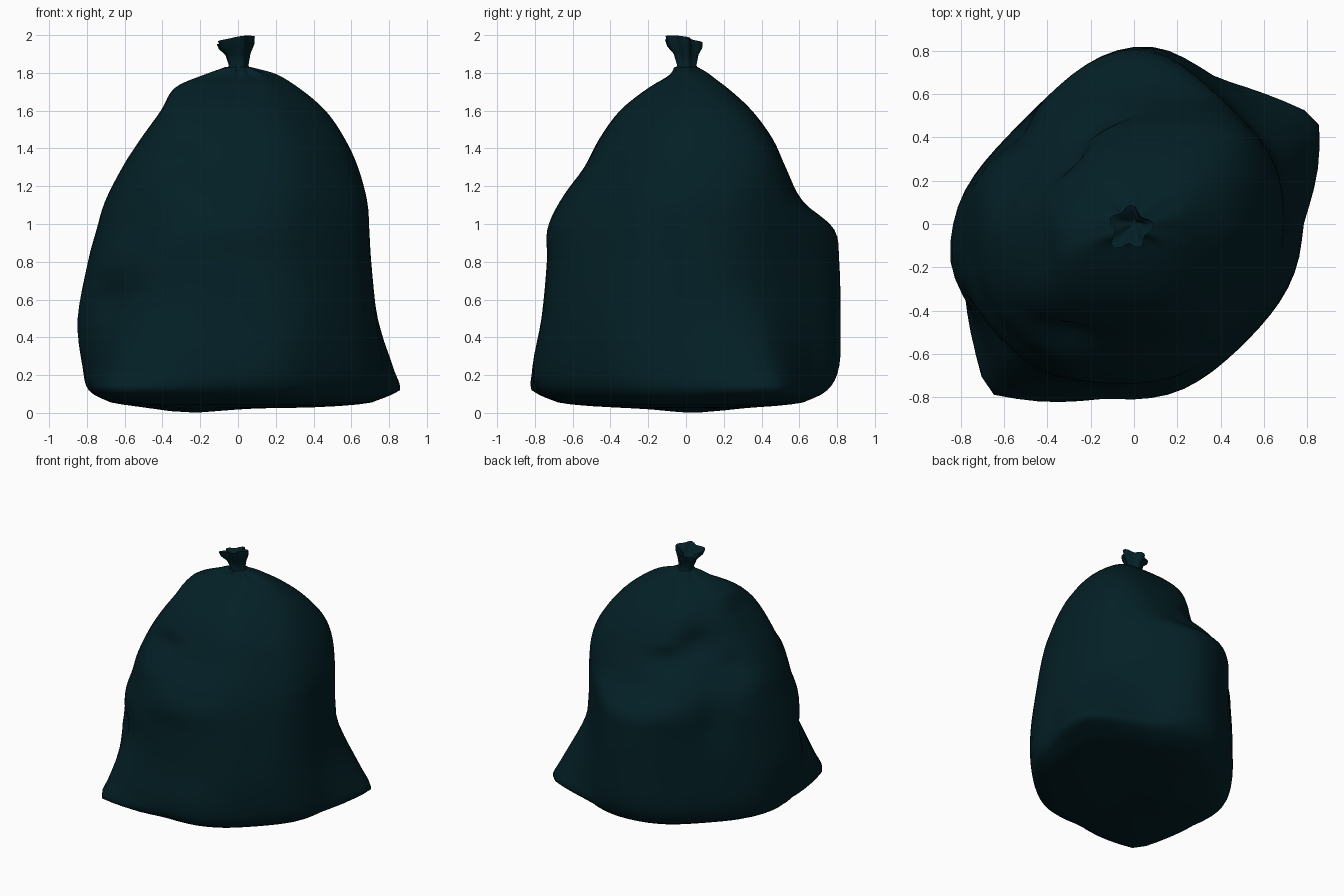
import bpy, bmesh, math

if "Cube" in bpy.data.objects:
    bpy.data.objects.remove(bpy.data.objects["Cube"])

SIDES = 64
# Each level: height, then reach toward E, NE, N, NW, W, SW, S, SE
LEVELS = [
    (.055, .70, .64, .62, .57, .68, .69, .67, .63),
    (.12, .78, .76, .75, .66, .80, .79, .79, .72),
    (.25, .78, .75, .82, .70, .83, .79, .82, .75),
    (.50, .74, .72, .83, .70, .85, .80, .77, .75),
    (.80, .71, .70, .83, .70, .80, .82, .74, .71),
    (.97, .70, .70, .80, .70, .755, .77, .74, .68),
    (1.12, .69, .70, .62, .64, .71, .73, .67, .64),
    (1.30, .64, .69, .53, .50, .62, .66, .54, .57),
    (1.45, .57, .63, .46, .42, .52, .59, .46, .50),
    (1.60, .47, .49, .35, .36, .41, .50, .35, .38),
    (1.72, .33, .33, .22, .25, .34, .37, .20, .25),
    (1.79, .21, .20, .12, .12, .19, .20, .08, .14),
    (1.83, .07, .06, .06, .06, .07, .06, .06, .06),
]
# Dents and bulges: angle, height, angular size, vertical size, depth
DENTS = [
    (238, 1.33, 10, .07, .05), (240, 1.17, 14, .10, -.02),
    (215, .60, 8, .06, .05), (135, 1.40, 16, .09, .05),
    (143, .95, 11, .22, .05), (108, 1.30, 16, .08, .06),
    (160, 1.24, 12, .07, .04), (195, .45, 12, .25, -.03),
    (82, .50, 12, .40, -.015),
]
# Pinched bag corners: angle, added reach, angular width
CORNERS = [(30, .215, 32), (229, .25, 33)]


def angle_gap(a, b):
    return abs((a - b + 180) % 360 - 180)


def catmull(a, b, c, d, t):
    return .5 * (2*b + (c-a)*t + (2*a-5*b+4*c-d)*t*t + (3*b-a-3*c+d)*t**3)


def reach(level, deg):
    z, hs = level[0], level[1:]
    # Rounded polygon through the eight directional reaches
    total = sum((max(0, math.cos(math.radians(deg - 45*k))) / h) ** 10
                for k, h in enumerate(hs))
    r = total ** -.1
    fade = max(0, 1 - (z-.12)/.5) if z > .12 else max(0, 1 - (.12-z)/.14)
    for a, amount, width in CORNERS:
        r += amount * fade * max(0, 1 - angle_gap(deg, a)/width) ** 1.3
    for a, h, wa, wz, depth in DENTS:
        r -= depth * math.exp(-(angle_gap(deg, a)/wa)**2 - ((z-h)/wz)**2)
    # Gathered pleats near the tie
    r += .010 * math.sin(math.radians(deg*9)) * math.exp(-((z-1.80)/.03)**2)
    return r


def loft(name, rings, bottom=None, top=None):
    bm = bmesh.new()
    loops = [[bm.verts.new(p) for p in ring] for ring in rings]
    for lo, hi in zip(loops, loops[1:]):
        n = len(lo)
        for i in range(n):
            j = (i+1) % n
            bm.faces.new((lo[i], lo[j], hi[j], hi[i]))
    for pole, loop in ((bottom, loops[0]), (top, loops[-1])):
        if pole:
            v = bm.verts.new(pole)
            for i in range(len(loop)):
                bm.faces.new((v, loop[i], loop[(i+1) % len(loop)]))
    bmesh.ops.recalc_face_normals(bm, faces=bm.faces)
    mesh = bpy.data.meshes.new(name)
    bm.to_mesh(mesh)
    bm.free()
    obj = bpy.data.objects.new(name, mesh)
    bpy.context.collection.objects.link(obj)
    mesh.materials.append(plastic)
    bpy.ops.object.select_all(action='DESELECT')
    obj.select_set(True)
    bpy.context.view_layer.objects.active = obj
    bpy.ops.object.shade_smooth_by_angle(angle=math.radians(75))
    return obj


plastic = bpy.data.materials.new("dark_plastic")
plastic.diffuse_color = (.001, .014, .019, 1)
plastic.use_nodes = True
plastic.node_tree.nodes["Principled BSDF"].inputs["Base Color"].default_value = plastic.diffuse_color

# Filled bag body
smooth_levels = []
last = len(LEVELS) - 1
for i in range(last):
    four = [LEVELS[min(max(i+k, 0), last)] for k in (-1, 0, 1, 2)]
    for s in range(4):
        smooth_levels.append([catmull(*v, s/4) for v in zip(*four)])
smooth_levels.append(LEVELS[-1])


def body_ring(level, scale=1, floor=None):
    ring = []
    for i in range(SIDES):
        d = 360*i/SIDES
        r, a = reach(level, d) * scale, math.radians(d)
        x, y, z = r*math.cos(a), r*math.sin(a), level[0]
        if floor is not None:
            # Uneven underside, resting on a low spot left of centre
            z = floor - .025 * math.exp(-((x+.25)**2 + (y-.05)**2)/.05)
        ring.append((x, y, z))
    return ring


under = ((.15, .026), (.35, .026), (.55, .029), (.75, .036), (.9, .045))
rings = [body_ring(LEVELS[0], s, z) for s, z in under]
rings += [body_ring(lv) for lv in smooth_levels]
loft("bag_body", rings, bottom=(0, 0, .018), top=(0, 0, 1.83))

# Tied, ruffled top: height, radius, ruffle strength, sideways shift
TIE = [(1.81, .065, .05, 0), (1.84, .050, .10, 0), (1.90, .062, .15, -.005),
       (1.94, .085, .18, -.015), (1.975, .090, .20, -.02),
       (1.955, .060, .20, -.018), (1.90, .025, .15, 0)]
tie_rings = []
for z, r, ruffle, shift in TIE:
    ring = []
    for i in range(28):
        a = math.tau*i/28
        rr = r * (1 + ruffle*math.sin(5*a + .6) + .5*ruffle*math.sin(3*a + 2))
        lift = .025 * math.cos(a + .6) * max(0, (z-1.88)/.1)
        ring.append((shift + rr*math.cos(a), shift + rr*math.sin(a), z + lift))
    tie_rings.append(ring)
loft("tied_top", tie_rings, top=(0, 0, 1.88))
